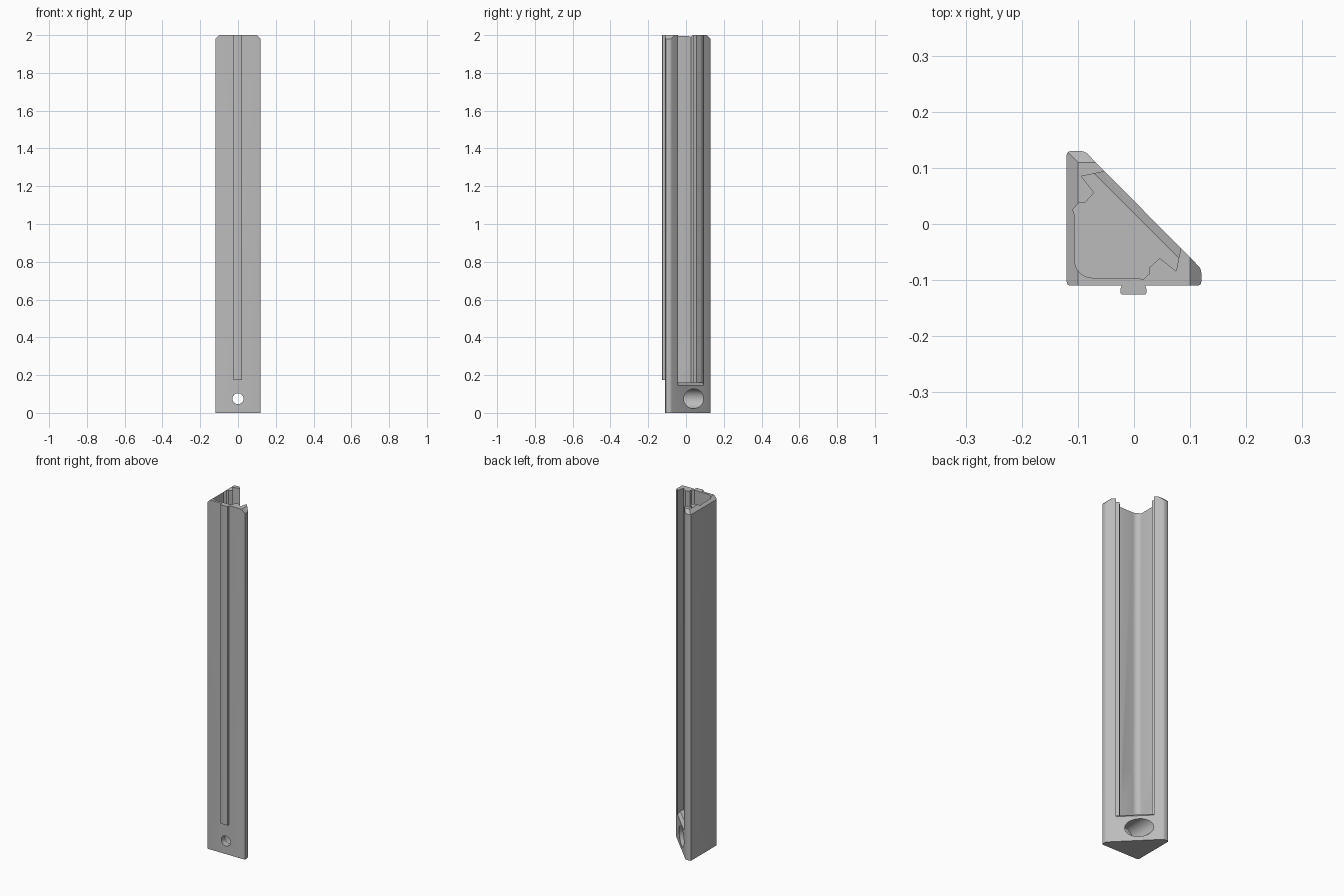
import bpy, bmesh, math
from mathutils import Vector, Matrix

cube = bpy.data.objects.get("Cube")
if cube:
    bpy.data.objects.remove(cube)

grey = bpy.data.materials.new("plain_grey")
grey.use_nodes = True
grey.diffuse_color = (0.5, 0.5, 0.5, 1)
grey.node_tree.nodes["Principled BSDF"].inputs["Base Color"].default_value = (0.5, 0.5, 0.5, 1)

LEFT, FRONT, TOP = -0.12, -0.11, 2.0


def prism(outline, z0, z1):
    """Extruded outline as a bmesh."""
    bm = bmesh.new()
    face = bm.faces.new([bm.verts.new((x, y, z0)) for x, y in outline])
    out = bmesh.ops.extrude_face_region(bm, geom=[face])
    verts = [v for v in out["geom"] if isinstance(v, bmesh.types.BMVert)]
    bmesh.ops.translate(bm, vec=(0, 0, z1 - z0), verts=verts)
    bmesh.ops.recalc_face_normals(bm, faces=bm.faces)
    return bm


def slice_off(bm, point, normal):
    """Remove everything on the normal side of a plane and close the cut."""
    geom = bm.verts[:] + bm.edges[:] + bm.faces[:]
    cut = bmesh.ops.bisect_plane(bm, geom=geom, plane_co=point, plane_no=normal, clear_outer=True)
    edges = [e for e in cut["geom_cut"] if isinstance(e, bmesh.types.BMEdge)]
    bmesh.ops.contextual_create(bm, geom=edges)
    bmesh.ops.recalc_face_normals(bm, faces=bm.faces)


def round_uprights(bm, width):
    edges = [e for e in bm.edges
             if abs(e.verts[0].co.z - e.verts[1].co.z) > 0.1 and e.calc_face_angle() > 0.5]
    bmesh.ops.bevel(bm, geom=edges, offset=width, segments=3, profile=0.5, affect='EDGES')


def make_object(name, bm):
    mesh = bpy.data.meshes.new(name)
    bm.to_mesh(mesh)
    bm.free()
    mesh.materials.append(grey)
    obj = bpy.data.objects.new(name, mesh)
    bpy.context.collection.objects.link(obj)
    return obj


def bore(radius, y0, y1):
    """Cylinder along y through the foot block."""
    bm = bmesh.new()
    place = Matrix.Translation((0, (y0 + y1) / 2, 0.075)) @ Matrix.Rotation(math.pi / 2, 4, 'X')
    bmesh.ops.create_cone(bm, cap_ends=True, segments=48, radius1=radius, radius2=radius,
                          depth=y1 - y0, matrix=place)
    return bm


# Triangular body with sloped top edges
body = prism([(LEFT, FRONT), (0.12, FRONT), (0.12, -0.08), (-0.088, 0.13), (LEFT, 0.13)], 0, TOP)
round_uprights(body, 0.007)
for point, normal in (((LEFT, 0, 1.98), (-1, 0, 1)),
                      ((0.12, 0, 1.98), (1, 0, 1)),
                      ((0, 0.13, 1.98), (0, 1, 1))):
    slice_off(body, point, Vector(normal).normalized())
post = make_object("corner_post", body)

# Pocket outline: one half measured from the square corner, mirrored about the diagonal
half = [(0.126, 0.014), (0.136, 0.011), (0.148, 0.022), (0.148, 0.033),
        (0.166, 0.049), (0.195, 0.026), (0.203, 0.065), (0.215, 0.11)]
arc = [(0.046 + 0.032 * math.cos(a), 0.046 + 0.032 * math.sin(a))
       for a in (math.pi + i * math.pi / 16 for i in range(9))]
outline = [(u + LEFT, v + FRONT) for u, v in arc + half + [(v, u) for u, v in reversed(half)]]

# Sloped sill at the open edge of the pocket floor
sill = prism(outline, 0.1, 0.5)
slice_off(sill, (0.02, 0.02, 0.145), Vector((-1, -1, -1.41)).normalized())

cutters = [make_object("pocket_cutter", prism(outline, 0.16, 2.2)),
           make_object("sill_cutter", sill),
           make_object("screw_hole_cutter", bore(0.029, -0.3, 0.3)),
           make_object("screw_head_cutter", bore(0.052, -0.075, 0.3))]
for cutter in cutters:
    mod = post.modifiers.new(cutter.name, 'BOOLEAN')
    mod.operation = 'DIFFERENCE'
    mod.solver = 'EXACT'
    mod.object = cutter

# Apply the cuts and drop the cutters
bpy.context.view_layer.update()
graph = bpy.context.evaluated_depsgraph_get()
cut_mesh = bpy.data.meshes.new_from_object(post.evaluated_get(graph))
post.modifiers.clear()
post.data = cut_mesh
for cutter in cutters:
    bpy.data.objects.remove(cutter)

# Key rail on the front, with a narrow neck and rounded corners
rail = prism([(-0.018, FRONT + 0.002), (-0.018, -0.107), (-0.024, -0.112), (-0.024, -0.126),
              (0.022, -0.126), (0.022, -0.112), (0.016, -0.107), (0.016, FRONT + 0.002)], 0.175, TOP)
round_uprights(rail, 0.004)
key_rail = make_object("front_rail", rail)

for obj in (post, key_rail):
    bpy.ops.object.select_all(action='DESELECT')
    obj.select_set(True)
    bpy.context.view_layer.objects.active = obj
    bpy.ops.object.shade_smooth_by_angle(angle=math.radians(30))
